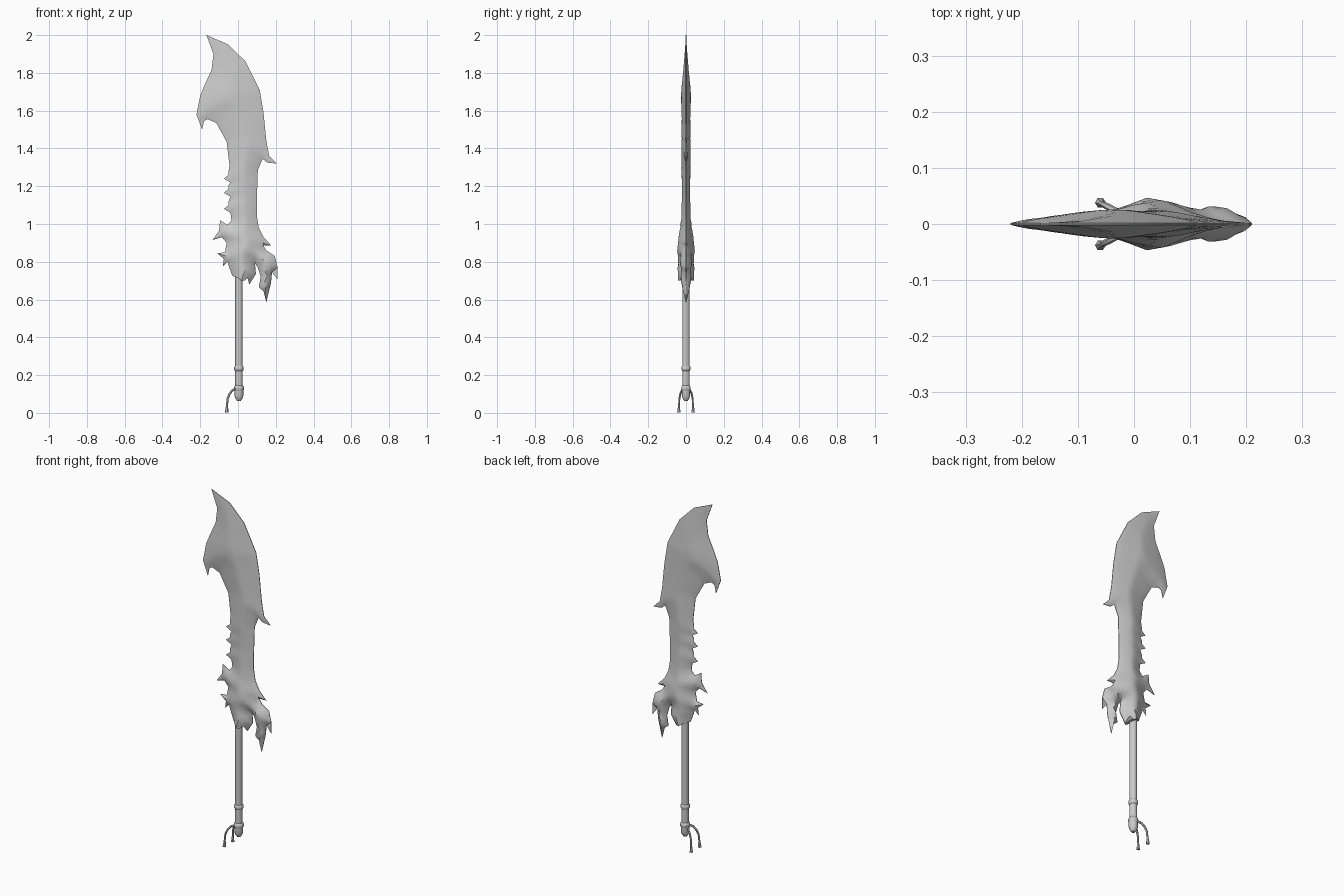
import bpy, bmesh, math
from mathutils import Vector
from mathutils.geometry import delaunay_2d_cdt, intersect_point_line

cube = bpy.data.objects.get("Cube")
if cube:
    bpy.data.objects.remove(cube, do_unlink=True)

grey = bpy.data.materials.new("plain_grey")
grey.use_nodes = True
grey.diffuse_color = (0.6, 0.6, 0.6, 1)
grey.node_tree.nodes["Principled BSDF"].inputs["Base Color"].default_value = grey.diffuse_color

AXIS_X = 0.005


def finish(bm, name, angle):
    """Turn a bmesh into a shaded, coloured object."""
    bmesh.ops.recalc_face_normals(bm, faces=bm.faces)
    mesh = bpy.data.meshes.new(name)
    bm.to_mesh(mesh)
    bm.free()
    mesh.materials.append(grey)
    obj = bpy.data.objects.new(name, mesh)
    bpy.context.collection.objects.link(obj)
    shade(obj, angle)
    return obj


def shade(obj, angle):
    bpy.ops.object.select_all(action='DESELECT')
    obj.select_set(True)
    bpy.context.view_layer.objects.active = obj
    bpy.ops.object.shade_smooth_by_angle(angle=math.radians(angle))


def lathe(name, profile, sides=10):
    """Closed solid of rings (radius, height) around the grip axis."""
    bm = bmesh.new()
    rings = []
    for radius, z in profile:
        turns = [math.tau * i / sides for i in range(sides)]
        rings.append([bm.verts.new((AXIS_X + radius * math.cos(t), radius * math.sin(t), z))
                      for t in turns])
    for low, high in zip(rings, rings[1:]):
        for i in range(sides):
            j = (i + 1) % sides
            bm.faces.new((low[i], low[j], high[j], high[i]))
    bm.faces.new(rings[0])
    bm.faces.new(rings[-1])
    return finish(bm, name, 45)


# Blade outline in hundredths, clockwise from the tip
front_edge = [(-16.7, 200), (-5, 195), (4, 186), (11.5, 171), (13.5, 159), (15, 144),
              (16.5, 136), (20.5, 132), (15.5, 132.5), (13, 134.5), (10.5, 128.5),
              (10, 113), (10, 104), (11, 98), (13.5, 93), (17.8, 88.5), (13.5, 88.5)]
tassel = [(15, 86), (19.5, 83), (21, 77), (21, 70.5), (18, 74.5), (17.5, 69),
          (15, 58.5), (13.5, 64.5), (11, 66.5), (12, 72), (10.5, 77), (9, 79), (9.5, 73.5)]
socket = [(6, 68), (5, 71.5), (3.5, 70), (2, 70), (0, 71.5), (-3, 72.5)]
lower_back = [(-5, 78), (-5.5, 80), (-8, 77.5), (-7.5, 81.5), (-11, 84.5), (-7, 85),
              (-6, 90), (-8.5, 93), (-13.5, 91.5), (-10, 96.5), (-9.5, 102), (-5.5, 99.5),
              (-3.5, 102)]
teeth = []
for z in (108, 116.5, 124):
    teeth += [(-4, z - 2), (-7.5, z), (-5, z + 2), (-5, z + 4)]
upper_back = [(-4.5, 131), (-5, 135), (-6, 143.5), (-11.5, 153.5), (-16, 155.5),
              (-18, 154.5), (-19, 150), (-22, 158), (-20, 168), (-17.5, 174),
              (-14, 181.5), (-13, 190)]
outline = [Vector(p) / 100 for p in
           front_edge + tassel + socket + lower_back + teeth + upper_back]
count = len(outline)
socket_start = len(front_edge) + len(tassel)
socket_edges = range(socket_start, socket_start + len(socket) - 1)
segments = [(outline[i], outline[(i + 1) % count]) for i in range(count)]
sharp_segments = [s for i, s in enumerate(segments) if i not in socket_edges]


def distance(p, edges):
    best = 9
    for a, b in edges:
        near, t = intersect_point_line(p, a, b)
        near = a.lerp(b, min(1, max(0, t)))
        best = min(best, (near - p).length)
    return best


def inside(p):
    hit = False
    for a, b in segments:
        if (a.y > p.y) != (b.y > p.y):
            hit ^= p.x < a.x + (p.y - a.y) * (b.x - a.x) / (b.y - a.y)
    return hit


def interpolate(z, table):
    for low, high in zip(table, table[1:]):
        if z <= high[0]:
            t = max(0, (z - low[0]) / (high[0] - low[0]))
            return low[1] + t * (high[1] - low[1])
    return table[-1][1]


# Half thickness at the ridge, and half width over which it thins out
RIDGE = [(0.7, 0.044), (0.85, 0.046), (1, 0.03), (1.15, 0.021), (1.7, 0.024), (2, 0.004)]
SPREAD = [(0.7, 0.05), (0.85, 0.09), (1, 0.08), (1.3, 0.07), (1.6, 0.14), (2, 0.1)]


def half_thickness(p):
    f = min(1, distance(p, sharp_segments) / interpolate(p.y, SPREAD))
    return 0.0015 + interpolate(p.y, RIDGE) * f ** 0.8


# Blade: filled outline, swollen towards the ridge on both sides
STEP = 0.022
points = list(outline)
for row in range(70):
    for column in range(22):
        p = Vector((-0.23 + (column + row % 2 / 2) * STEP, 0.57 + row * STEP))
        if inside(p) and distance(p, segments) > 0.009:
            points.append(p)
flat, _, triangles, *_ = delaunay_2d_cdt(points, [], [list(range(count))], 1, 1e-5)

bm = bmesh.new()
depth = [half_thickness(p) for p in flat]
near_side = [bm.verts.new((p.x, -d, p.y)) for p, d in zip(flat, depth)]
far_side = [bm.verts.new((p.x, d, p.y)) for p, d in zip(flat, depth)]
for tri in triangles:
    bm.faces.new([near_side[i] for i in tri])
bm.verts.index_update()
rim = [[v.index for v in e.verts] for e in bm.edges if e.is_boundary]
for tri in triangles:
    bm.faces.new([far_side[i] for i in reversed(tri)])
for a, b in rim:
    bm.faces.new((near_side[a], near_side[b], far_side[b], far_side[a]))
bmesh.ops.delete(bm, geom=[v for v in bm.verts if not v.link_faces], context='VERTS')
finish(bm, "blade", 40)

# Grip with its ring, collar and pommel
lathe("grip", [(0.02, 0.1), (0.02, 0.75)])
lathe("grip_ring", [(0.02, 0.222), (0.025, 0.228), (0.025, 0.243), (0.02, 0.249)])
lathe("collar", [(0.02, 0.115), (0.026, 0.122), (0.026, 0.138), (0.02, 0.145)])
lathe("pommel", [(0.01, 0.064), (0.018, 0.075), (0.023, 0.09), (0.023, 0.12)])

# Pair of hanging cords with flared ends
for side, label in ((-1, "front"), (1, "back")):
    curve = bpy.data.curves.new(label + "_cord", 'CURVE')
    curve.dimensions = '3D'
    curve.bevel_depth = 0.006
    curve.bevel_resolution = 1
    curve.use_fill_caps = True
    path = [(-0.01, 0.012, 0.128, 1), (-0.03, 0.022, 0.12, 1), (-0.045, 0.03, 0.1, 1),
            (-0.055, 0.035, 0.075, 0.9), (-0.058, 0.037, 0.04, 0.9), (-0.06, 0.038, 0.003, 1.6)]
    spline = curve.splines.new('POLY')
    spline.points.add(len(path) - 1)
    for point, (x, y, z, radius) in zip(spline.points, path):
        point.co = (x, side * y, z, 1)
        point.radius = radius
    curve.materials.append(grey)
    cord = bpy.data.objects.new(label + "_cord", curve)
    bpy.context.collection.objects.link(cord)
    bpy.ops.object.select_all(action='DESELECT')
    cord.select_set(True)
    bpy.context.view_layer.objects.active = cord
    bpy.ops.object.convert(target='MESH')
    shade(bpy.context.object, 50)
